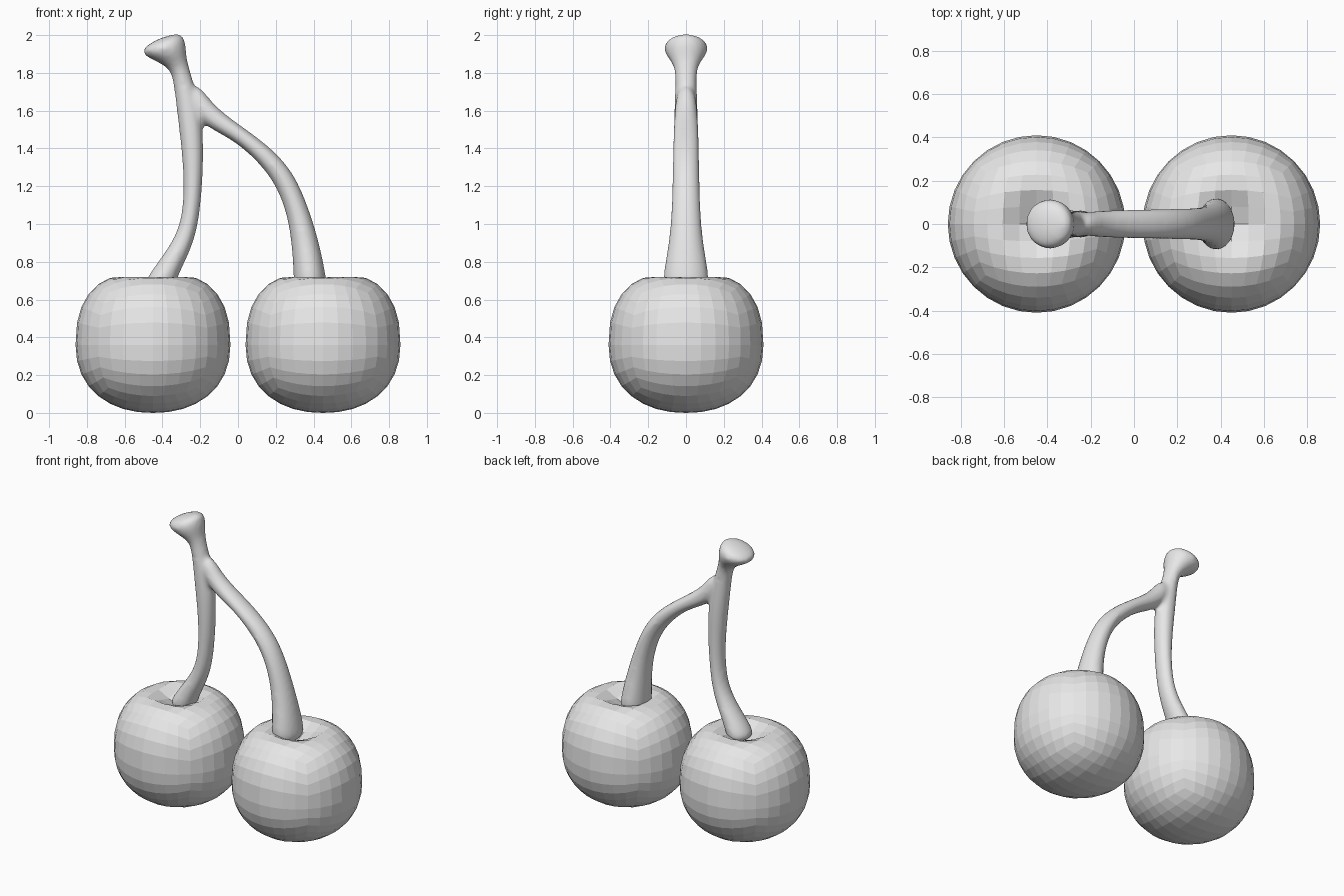
import bpy, bmesh
from math import sin, cos, tan, pi, hypot
from mathutils import Vector

cube = bpy.data.objects.get("Cube")
if cube:
    bpy.data.objects.remove(cube, do_unlink=True)

grey = bpy.data.materials.new("light grey")
grey.use_nodes = True
grey.diffuse_color = (0.8, 0.8, 0.8, 1)
grey.node_tree.nodes["Principled BSDF"].inputs["Base Color"].default_value = (0.8, 0.8, 0.8, 1)


def make_object(name, bm):
    bmesh.ops.recalc_face_normals(bm, faces=bm.faces)
    mesh = bpy.data.meshes.new(name)
    bm.to_mesh(mesh)
    bm.free()
    mesh.materials.append(grey)
    obj = bpy.data.objects.new(name, mesh)
    bpy.context.collection.objects.link(obj)
    return obj


def cherry(name, x):
    """Gridded cube rounded into a plump fruit with a dimple on top."""
    bm = bmesh.new()
    bmesh.ops.create_cube(bm, size=2)
    bmesh.ops.subdivide_edges(bm, edges=bm.edges[:], cuts=7, use_grid_fill=True)
    for v in bm.verts:
        d = Vector([tan(c * pi / 4) for c in v.co]).normalized()
        s = hypot(d.x, d.y)
        r = 0.41 * s
        if d.z > 0:
            z = 0.36 + 0.40 * max(0, 1 - s ** 2.5) ** 0.4
            z -= 0.12 * 2.718 ** -((r / 0.13) ** 2)
        else:
            z = 0.36 - 0.36 * max(0, 1 - s ** 2.2) ** (1 / 2.2)
        v.co = (x + r * d.x / s if s > 1e-5 else x,
                r * d.y / s if s > 1e-5 else 0, z)
    return make_object(name, bm)


def loft(bm, sections, sides=16):
    """Tube through ellipses, each given by two edge points (x, z) and a half depth."""
    rings = []
    for xa, za, xb, zb, depth in sections:
        a, b = Vector((xa, 0, za)), Vector((xb, 0, zb))
        mid, half = (a + b) / 2, (b - a) / 2
        rings.append([bm.verts.new(mid + half * cos(t) + Vector((0, depth * sin(t), 0)))
                      for t in (2 * pi * i / sides for i in range(sides))])
    for low, high in zip(rings, rings[1:]):
        for i in range(sides):
            j = (i + 1) % sides
            bm.faces.new((low[i], low[j], high[j], high[i]))
    bm.faces.new(rings[0])
    bm.faces.new(rings[-1])


# Fruit
cherry("right_cherry", -0.45)
cherry("left_cherry", 0.45)

# Main stem with its knob, and the side branch
trunk = [
    (-.51, .66, -.35, .62, .10), (-.47, .74, -.32, .72, .09),
    (-.37, .87, -.255, .85, .07), (-.30, 1.0, -.21, .98, .06),
    (-.285, 1.2, -.187, 1.2, .06), (-.30, 1.4, -.18, 1.4, .065),
    (-.325, 1.6, -.19, 1.6, .065), (-.345, 1.78, -.25, 1.80, .053),
    (-.37, 1.825, -.27, 1.87, .07), (-.43, 1.86, -.273, 1.91, .098),
    (-.50, 1.89, -.275, 1.95, .12), (-.51, 1.925, -.285, 1.985, .115),
    (-.46, 1.96, -.30, 2.005, .08), (-.41, 1.985, -.34, 2.005, .03)]
branch = [
    (-.31, 1.68, -.22, 1.76, .05), (-.22, 1.55, -.14, 1.645, .06),
    (-.11, 1.485, -.05, 1.567, .067), (0, 1.425, .05, 1.497, .07),
    (.12, 1.315, .18, 1.40, .072), (.21, 1.19, .295, 1.275, .072),
    (.265, 1.03, .37, 1.1, .078), (.285, .87, .427, .92, .092),
    (.293, .74, .463, .75, .122), (.293, .63, .48, .63, .127)]
bm = bmesh.new()
loft(bm, trunk)
loft(bm, branch)
stem = make_object("forked_stem", bm)

# Round the tubes, then fuse them with a soft crotch
stem.modifiers.new("round", 'SUBSURF').levels = 2
stem.modifiers["round"].render_levels = 2
fuse = stem.modifiers.new("fuse", 'REMESH')
fuse.mode = 'VOXEL'
fuse.voxel_size = 0.014
fuse.use_smooth_shade = True
soften = stem.modifiers.new("soften", 'SMOOTH')
soften.factor = 0.5
soften.iterations = 5
